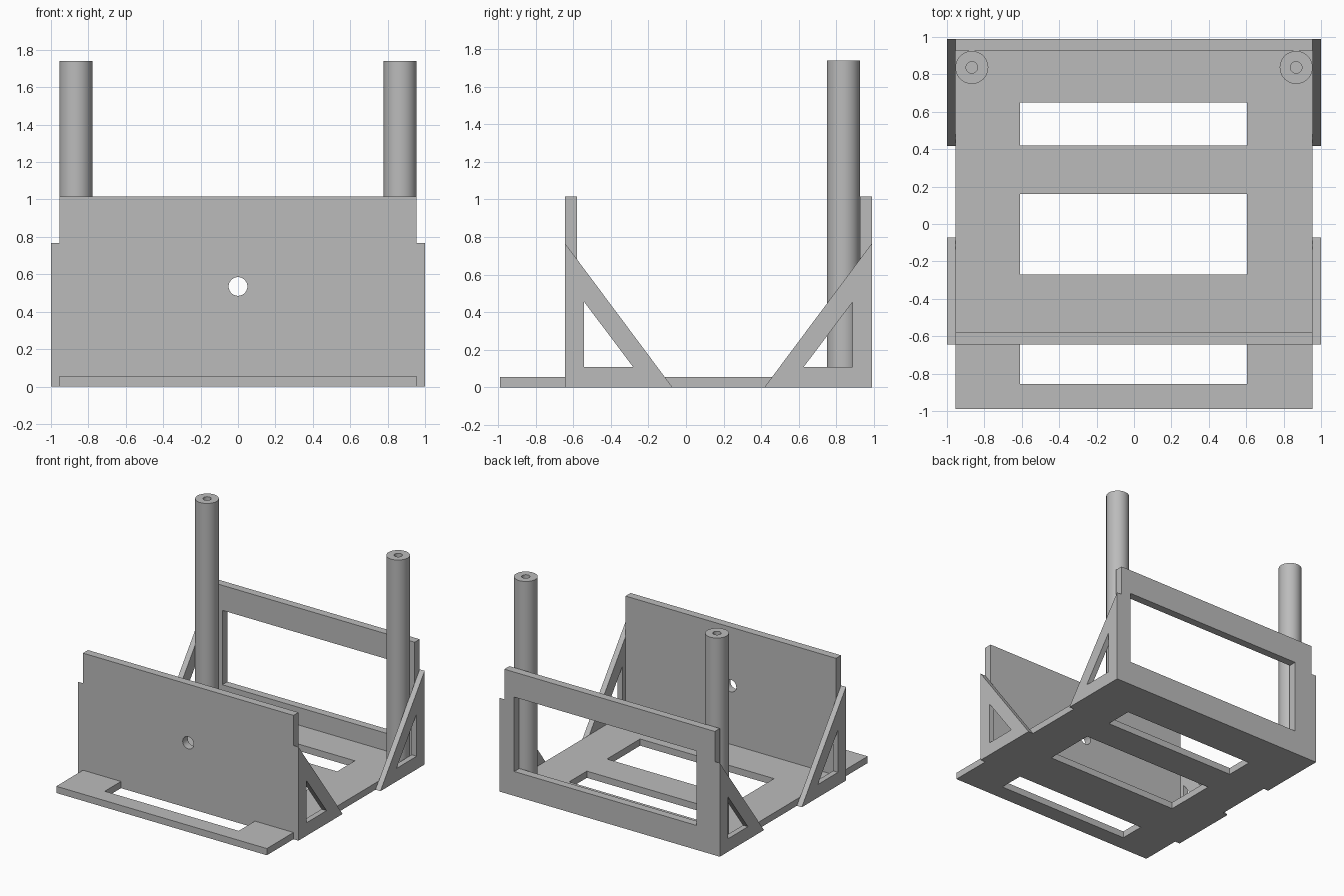
import bpy, bmesh, math
from mathutils import Matrix, Vector

if "Cube" in bpy.data.objects:
    bpy.data.objects.remove(bpy.data.objects["Cube"])

grey = bpy.data.materials.new("plain grey")
grey.diffuse_color = (0.5, 0.5, 0.5, 1)
grey.use_nodes = True
grey.node_tree.nodes["Principled BSDF"].inputs["Base Color"].default_value = grey.diffuse_color


def add_object(name, mesh):
    obj = bpy.data.objects.new(name, mesh)
    mesh.materials.append(grey)
    bpy.context.collection.objects.link(obj)
    return obj


def rect(x0, x1, y0, y1):
    return [(x0, y0), (x1, y0), (x1, y1), (x0, y1)]


def plate(name, loops, axis, lo, hi):
    """Extrude an outline with holes along an axis, from lo to hi."""
    curve = bpy.data.curves.new(name, 'CURVE')
    curve.dimensions = '2D'
    curve.fill_mode = 'BOTH'
    curve.extrude = (hi - lo) / 2
    for pts in loops:
        spline = curve.splines.new('POLY')
        spline.points.add(len(pts) - 1)
        for p, (u, v) in zip(spline.points, pts):
            p.co = (u, v, 0, 1)
        spline.use_cyclic_u = True
    temp = bpy.data.objects.new(name + "_outline", curve)
    bpy.context.collection.objects.link(temp)
    mesh = bpy.data.meshes.new_from_object(
        temp.evaluated_get(bpy.context.evaluated_depsgraph_get()))
    bpy.data.objects.remove(temp)
    mid = (lo + hi) / 2
    for vert in mesh.vertices:
        u, v, w = vert.co
        vert.co = {'X': (w + mid, u, v),
                   'Y': (u, mid - w, v),
                   'Z': (u, v, w + mid)}[axis]
    bm = bmesh.new()
    bm.from_mesh(mesh)
    bmesh.ops.remove_doubles(bm, verts=bm.verts, dist=1e-5)
    bmesh.ops.recalc_face_normals(bm, faces=bm.faces)
    for f in bm.faces:
        f.smooth = False
    bm.to_mesh(mesh)
    bm.free()
    mesh.materials.clear()
    return add_object(name, mesh)


# Base plate with three slots
plate("base_plate", [rect(-0.955, 0.955, -0.99, 0.99),
                     rect(-0.61, 0.605, 0.42, 0.65),
                     rect(-0.61, 0.605, -0.27, 0.16),
                     rect(-0.61, 0.605, -0.855, -0.64)], 'Z', 0, 0.055)

# Front wall with a round hole
hole = [(0.05 * math.cos(a), 0.535 + 0.05 * math.sin(a))
        for a in (i * math.tau / 40 for i in range(40))]
plate("front_wall", [rect(-0.955, 0.955, 0, 1.015), hole], 'Y', -0.645, -0.58)

# Back wall with a large window
plate("back_wall", [rect(-0.955, 0.955, 0, 1.015),
                    rect(-0.79, 0.865, 0.2, 0.81)], 'Y', 0.925, 0.99)

# Open triangular braces on both sides
for side, lo, hi in (("left", -1, -0.955), ("right", 0.955, 1)):
    for end, y, d in (("front", -0.645, 1), ("back", 0.99, -1)):
        outer = [(y, 0), (y + d * 0.573, 0), (y, 0.768)]
        inner = [(y + d * 0.103, 0.107), (y + d * 0.365, 0.107),
                 (y + d * 0.103, 0.455)]
        plate(f"{end}_{side}_brace", [outer, inner], 'X', lo, hi)


# Round posts with a bored top
def post(name, x, y):
    bm = bmesh.new()
    profile = [(0, 1.4), (0.031, 1.4), (0.031, 1.74), (0.088, 1.74),
               (0.088, 0.05), (0, 0.05)]
    verts = [bm.verts.new((r, 0, z)) for r, z in profile]
    edges = [bm.edges.new(pair) for pair in zip(verts, verts[1:])]
    bmesh.ops.spin(bm, geom=verts + edges, cent=(0, 0, 0), axis=(0, 0, 1),
                   angle=math.tau, steps=48)
    bmesh.ops.remove_doubles(bm, verts=bm.verts, dist=1e-5)
    bmesh.ops.recalc_face_normals(bm, faces=bm.faces)
    bmesh.ops.translate(bm, verts=bm.verts, vec=Vector((x, y, 0)))
    mesh = bpy.data.meshes.new(name)
    bm.to_mesh(mesh)
    bm.free()
    obj = add_object(name, mesh)
    bpy.ops.object.select_all(action='DESELECT')
    bpy.context.view_layer.objects.active = obj
    obj.select_set(True)
    bpy.ops.object.shade_smooth_by_angle(angle=math.radians(30))


post("left_post", -0.867, 0.837)
post("right_post", 0.867, 0.837)
